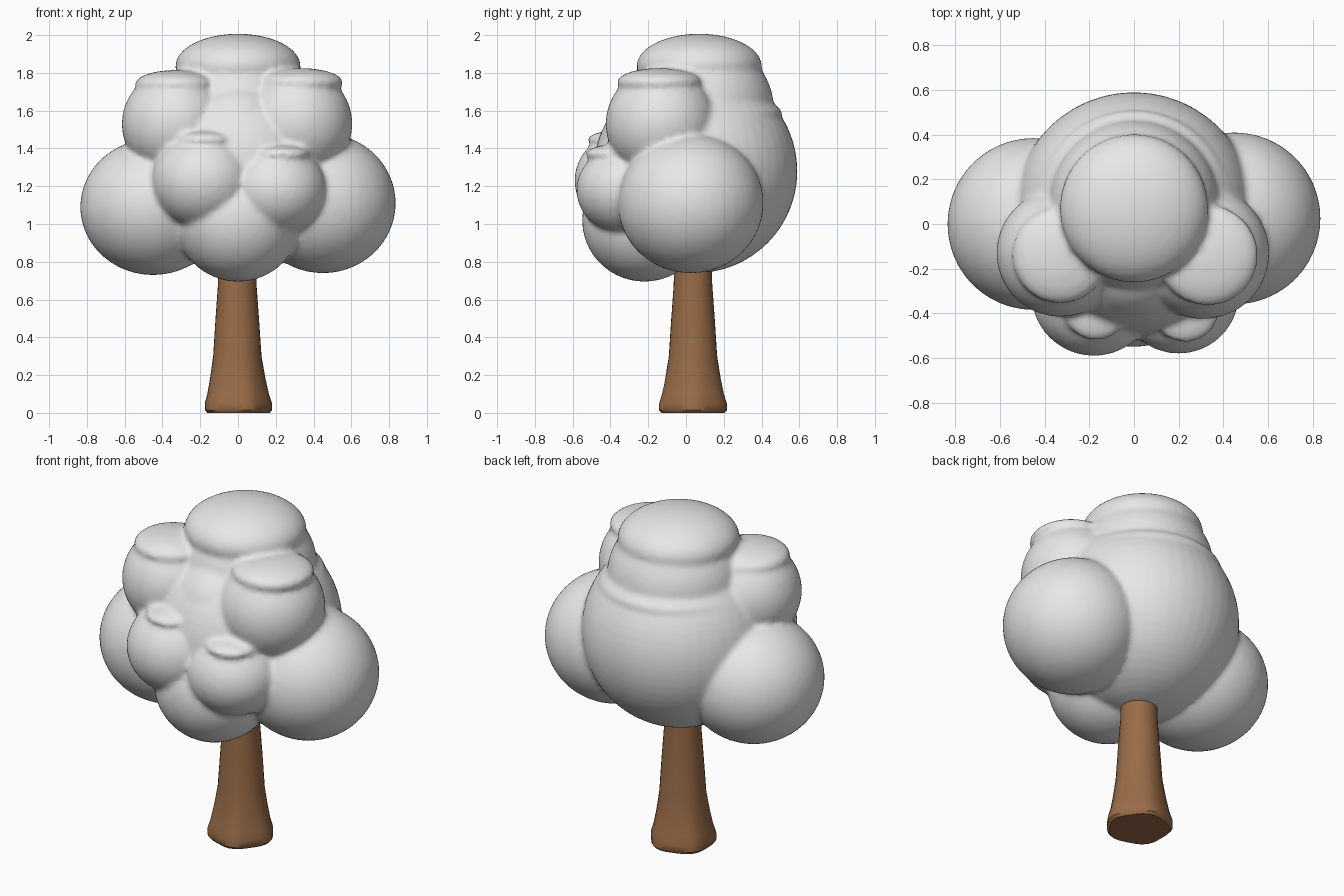
import bpy, bmesh, math
from mathutils import Matrix

cube = bpy.data.objects.get("Cube")
if cube:
    bpy.data.objects.remove(cube, do_unlink=True)


def material(name, rgb):
    mat = bpy.data.materials.new(name)
    mat.use_nodes = True
    mat.diffuse_color = (*rgb, 1)
    mat.node_tree.nodes["Principled BSDF"].inputs["Base Color"].default_value = (*rgb, 1)
    return mat


def add_object(name, bm, mat):
    mesh = bpy.data.meshes.new(name)
    bm.to_mesh(mesh)
    bm.free()
    mesh.materials.append(mat)
    mesh.polygons.foreach_set("use_smooth", [True] * len(mesh.polygons))
    obj = bpy.data.objects.new(name, mesh)
    bpy.context.collection.objects.link(obj)
    return obj


def blob(bm, center, rx, rz=None):
    """Ball, or flattened ball when rz is given."""
    place = Matrix.Translation(center) @ Matrix.Diagonal((rx, rx, rz or rx, 1))
    bmesh.ops.create_uvsphere(bm, u_segments=48, v_segments=32, radius=1, matrix=place)


leaf_white = material("pale grey foliage", (0.8, 0.8, 0.8))
bark_brown = material("brown bark", (0.32, 0.15, 0.065))

# Foliage: overlapping puffs fused into one soft surface
puffs = [
    ((0, 0.05, 1.28), 0.54, 0.54),          # core
    ((-0.45, 0.0, 1.09), 0.385, 0.36),      # side puffs
    ((0.45, 0.025, 1.11), 0.385, 0.37),
    ((0, -0.22, 1.02), 0.33, 0.325),        # low front puff
    ((-0.18, -0.31, 1.23), 0.28, 0.26),     # middle front puffs
    ((0.2, -0.31, 1.18), 0.27, 0.24),
    ((-0.33, -0.13, 1.53), 0.285, 0.285),   # upper front puffs
    ((0.31, -0.13, 1.53), 0.295, 0.295),
    ((0, -0.13, 1.48), 0.29, 0.28),         # filling between them
    ((0, 0.08, 1.61), 0.385, 0.37),         # crown
    ((0, 0.07, 1.835), 0.332, 0.172),       # caps on the puffs
    ((0, 0.08, 1.58), 0.43, 0.12),
    ((-0.33, -0.14, 1.74), 0.215, 0.075),
    ((0.33, -0.14, 1.75), 0.225, 0.075),
    ((-0.17, -0.37, 1.445), 0.15, 0.05),
    ((0.23, -0.38, 1.37), 0.15, 0.05),
]
bm = bmesh.new()
for center, rx, rz in puffs:
    blob(bm, center, rx, rz)
foliage = add_object("foliage", bm, leaf_white)
remesh = foliage.modifiers.new("fuse", "REMESH")
remesh.mode = "VOXEL"
remesh.voxel_size = 0.016
remesh.use_smooth_shade = True
soften = foliage.modifiers.new("soften", "SMOOTH")
soften.factor = 0.5
soften.iterations = 4

# Trunk: flared profile with a slightly uneven foot
profile = [(0.0, 0.165), (0.015, 0.178), (0.05, 0.178), (0.1, 0.163), (0.18, 0.147),
           (0.3, 0.128), (0.5, 0.115), (0.68, 0.102), (0.9, 0.1)]
sides = 32
bm = bmesh.new()
rings = []
for z, radius in profile:
    ring = []
    for i in range(sides):
        a = math.tau * i / sides
        r = radius * (1 + 0.04 * max(0, 1 - z * 3) * math.cos(5 * a))
        ring.append(bm.verts.new((r * math.cos(a) - 0.004, r * math.sin(a) + 0.037, z)))
    rings.append(ring)
for low, high in zip(rings, rings[1:]):
    for i in range(sides):
        j = (i + 1) % sides
        bm.faces.new((low[i], low[j], high[j], high[i]))
bm.faces.new(rings[0][::-1])
bm.faces.new(rings[-1])
trunk = add_object("trunk", bm, bark_brown)
bpy.ops.object.select_all(action="DESELECT")
trunk.select_set(True)
bpy.context.view_layer.objects.active = trunk
bpy.ops.object.shade_smooth_by_angle(angle=math.radians(40))
